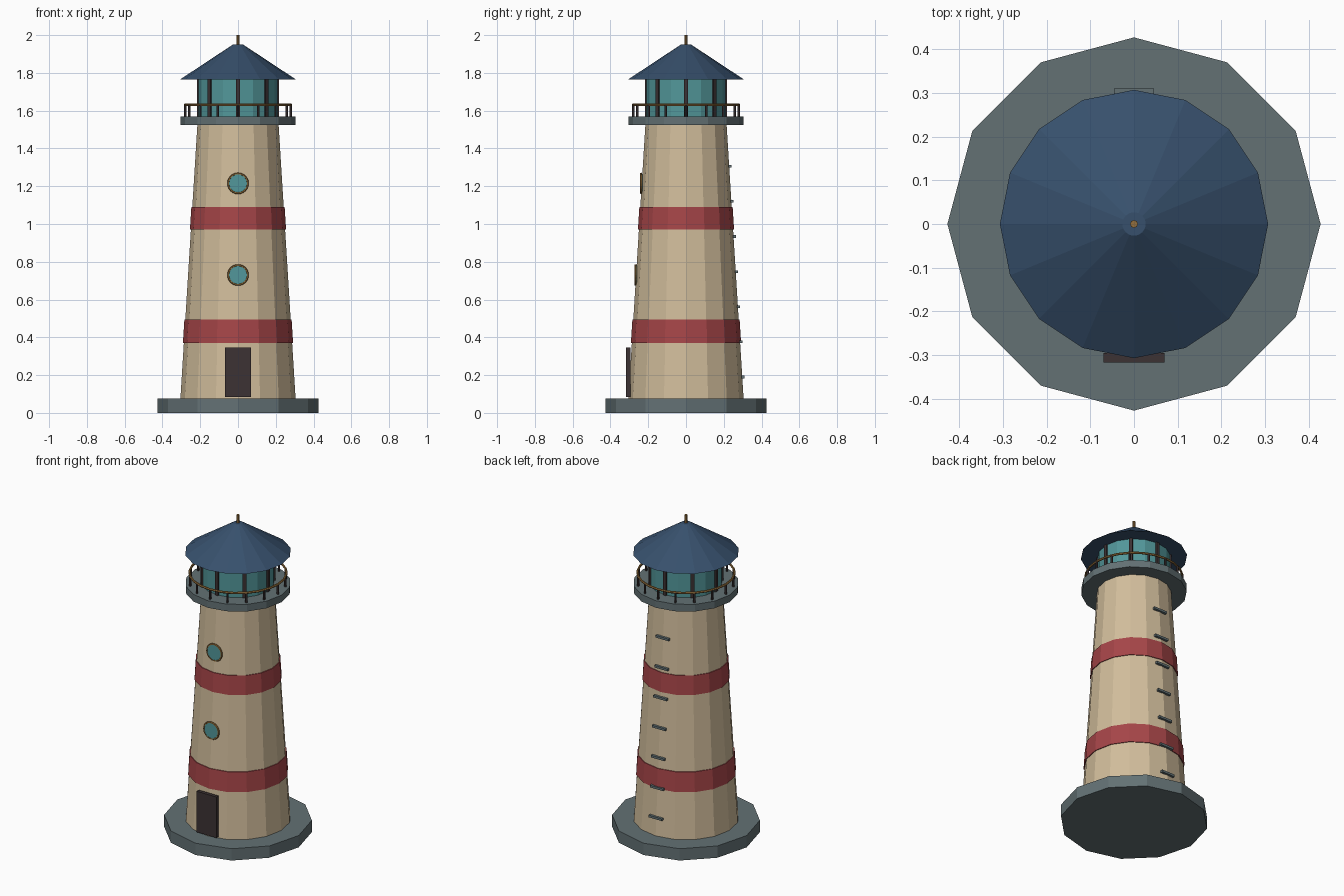
import bpy
from math import pi, sin, cos

cube = bpy.data.objects.get("Cube")
if cube:
    bpy.data.objects.remove(cube, do_unlink=True)


def material(name, *rgb):
    m = bpy.data.materials.new(name)
    m.use_nodes = True
    m.diffuse_color = (*rgb, 1)
    m.node_tree.nodes["Principled BSDF"].inputs["Base Color"].default_value = (*rgb, 1)
    return m


SLATE = material("slate grey", 0.125, 0.165, 0.175)
STONE = material("warm stone", 0.64, 0.51, 0.33)
RED = material("brick red", 0.38, 0.06, 0.065)
NAVY = material("navy roof", 0.038, 0.08, 0.15)
TEAL = material("teal glass", 0.085, 0.31, 0.325)
GOLD = material("aged brass", 0.30, 0.16, 0.045)
DARK = material("dark brown", 0.045, 0.032, 0.034)


def finish(name, mat):
    ob = bpy.context.object
    ob.name = name
    ob.data.materials.append(mat)
    return ob


def ring(name, mat, sides, z0, z1, r0, r1=None):
    """Upright prism or cone frustum with a corner on the x axis."""
    bpy.ops.mesh.primitive_cone_add(
        vertices=sides, radius1=r0, radius2=r0 if r1 is None else r1,
        depth=z1 - z0, location=(0, 0, (z0 + z1) / 2))
    return finish(name, mat)


def box(name, mat, size, loc, turn=0):
    bpy.ops.mesh.primitive_cube_add(size=1, location=loc, rotation=(0, 0, turn))
    bpy.context.object.scale = size
    return finish(name, mat)


def torus(name, mat, loc, major, minor, rot=(0, 0, 0)):
    bpy.ops.mesh.primitive_torus_add(
        location=loc, rotation=rot, major_radius=major, minor_radius=minor,
        major_segments=24, minor_segments=6)
    return finish(name, mat)


FOOT, TOP = 0.075, 1.525
R_FOOT, R_TOP = 0.305, 0.215


def tower_radius(z):
    return R_FOOT + (R_TOP - R_FOOT) * (z - FOOT) / (TOP - FOOT)


# Base and tapering tower
ring("base", SLATE, 12, 0, FOOT, 0.427)
ring("tower", STONE, 16, FOOT, TOP, R_FOOT, R_TOP)

# Painted bands follow the taper
for label, z0, z1 in (("lower", 0.37, 0.495), ("upper", 0.97, 1.09)):
    ring(label + "_band", RED, 16, z0, z1, tower_radius(z0) + 0.005, tower_radius(z1) + 0.005)

# Door
box("door", DARK, (0.14, 0.022, 0.26), (0, -0.306, 0.215))

# Round windows with brass rims
for label, z in (("lower", 0.73), ("upper", 1.215)):
    y = -tower_radius(z) - 0.003
    torus(label + "_window_rim", GOLD, (0, y, z), 0.051, 0.006, (pi / 2, 0, 0))
    bpy.ops.mesh.primitive_cylinder_add(
        vertices=24, radius=0.05, depth=0.012, location=(0, y + 0.002, z), rotation=(pi / 2, 0, 0))
    finish(label + "_window_glass", TEAL)

# Ladder rungs up the back
for i in range(7):
    z = 0.19 + i * 0.186
    box(f"rung_{i + 1}", SLATE, (0.092, 0.016, 0.014), (0, tower_radius(z) + 0.004, z))

# Gallery deck with railing
ring("gallery_deck", SLATE, 16, TOP, 1.57, 0.305)
for i in range(16):
    a = i * pi / 8
    bpy.ops.mesh.primitive_cylinder_add(
        vertices=6, radius=0.007, depth=0.06, location=(0.28 * cos(a), 0.28 * sin(a), 1.6))
    finish(f"rail_post_{i + 1}", DARK)
torus("gallery_rail", GOLD, (0, 0, 1.632), 0.28, 0.007)

# Lantern room with mullions
ring("lantern_glass", TEAL, 16, 1.57, 1.765, 0.21)
for i in range(8):
    a = i * pi / 4
    box(f"mullion_{i + 1}", DARK, (0.022, 0.022, 0.195),
        (0.206 * cos(a), 0.206 * sin(a), 1.6675), a)

# Roof and finial
ring("roof", NAVY, 16, 1.765, 1.95, 0.307, 0.027)
ring("finial", GOLD, 8, 1.94, 2.0, 0.009)
